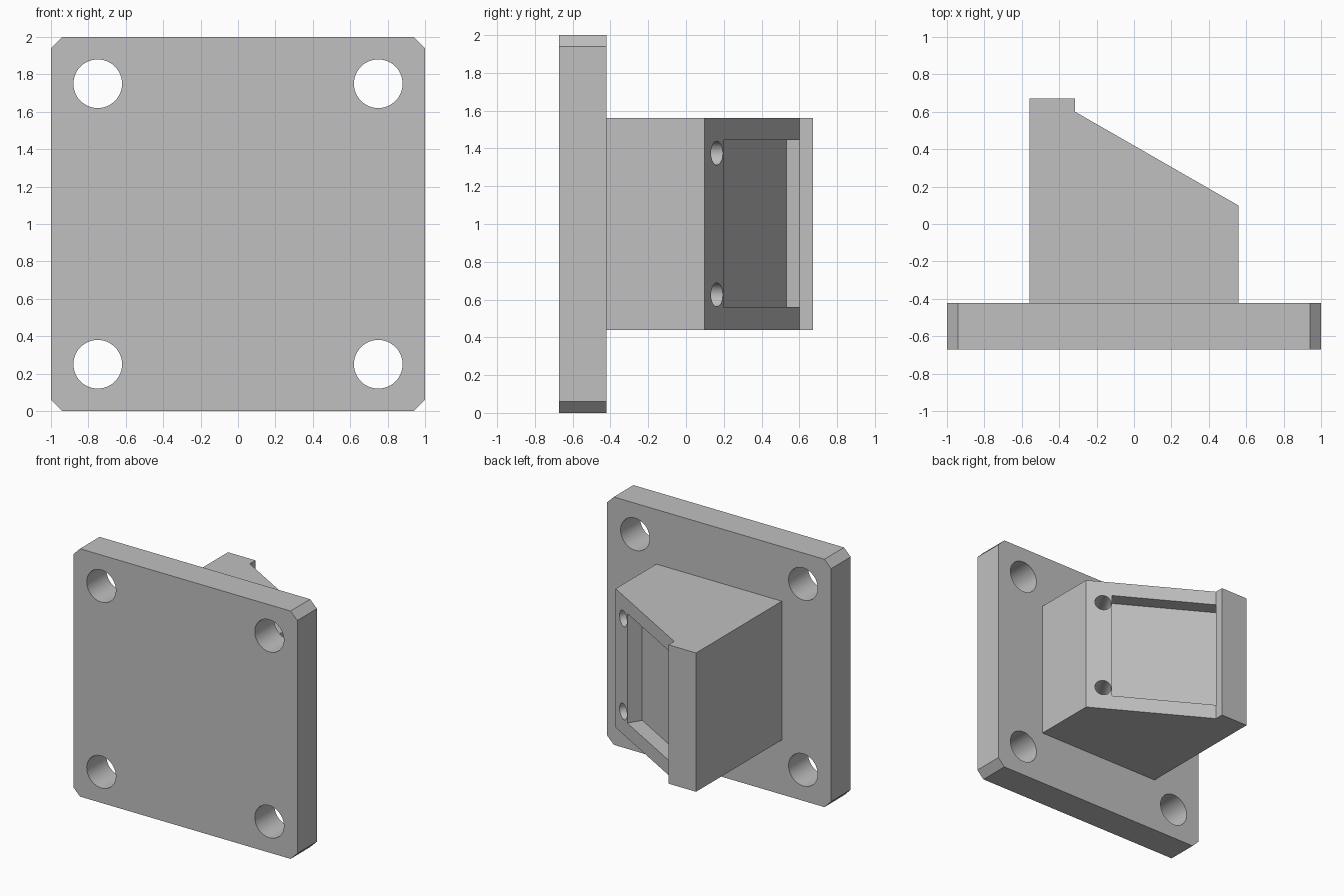
import bpy, bmesh
from mathutils import Vector, Matrix

if "Cube" in bpy.data.objects:
    bpy.data.objects.remove(bpy.data.objects["Cube"])

grey = bpy.data.materials.new("plain_grey")
grey.use_nodes = True
GREY = (0.53, 0.53, 0.53, 1)
grey.diffuse_color = GREY
grey.node_tree.nodes["Principled BSDF"].inputs["Base Color"].default_value = GREY


def finish(name, bm):
    bmesh.ops.recalc_face_normals(bm, faces=bm.faces)
    mesh = bpy.data.meshes.new(name)
    bm.to_mesh(mesh)
    bm.free()
    mesh.materials.append(grey)
    obj = bpy.data.objects.new(name, mesh)
    bpy.context.collection.objects.link(obj)
    return obj


def prism(name, points, offset):
    """Extrude a flat outline along offset."""
    bm = bmesh.new()
    face = bm.faces.new([bm.verts.new(p) for p in points])
    side = bmesh.ops.extrude_face_region(bm, geom=[face])["geom"]
    moved = [v for v in side if isinstance(v, bmesh.types.BMVert)]
    bmesh.ops.translate(bm, verts=moved, vec=offset)
    return finish(name, bm)


def rod(name, centre, axis, radius, length):
    bm = bmesh.new()
    turn = Vector(axis).to_track_quat("Z", "Y").to_matrix().to_4x4()
    bmesh.ops.create_cone(bm, cap_ends=True, segments=48, radius1=radius,
                          radius2=radius, depth=length,
                          matrix=Matrix.Translation(centre) @ turn)
    return finish(name, bm)


def cut(obj, cutters):
    bpy.context.view_layer.objects.active = obj
    for cutter in cutters:
        cutter.hide_render = True
        mod = obj.modifiers.new("cut", "BOOLEAN")
        mod.operation, mod.solver, mod.object = "DIFFERENCE", "EXACT", cutter
        bpy.ops.object.modifier_apply(modifier=mod.name)
        bpy.data.objects.remove(cutter)


# Mounting plate with clipped corners and four bolt holes
FRONT, BACK, CLIP = -0.672, -0.422, 0.06
outline = []
for sx, sz in ((1, 1), (-1, 1), (-1, -1), (1, -1)):
    pair = [(sx, FRONT, 1 + sz * (1 - CLIP)), (sx * (1 - CLIP), FRONT, 1 + sz)]
    outline += pair if sx * sz > 0 else pair[::-1]
plate = prism("mounting_plate", outline, (0, BACK - FRONT, 0))
cut(plate, [rod("bolt_hole", (x, BACK, z), (0, 1, 0), 0.13, 1)
            for x in (-0.75, 0.75) for z in (0.25, 1.75)])

# Slanted block with a raised lip along its tall side
W, LOW, HIGH = 0.56, 0.44, 1.56
lip_foot = Vector((-0.315, 0.6, 0))
slope_end = Vector((W, 0.098, 0))
profile = [(-W, BACK), (W, BACK), slope_end[:2], lip_foot[:2],
           (lip_foot.x, 0.672), (-W, 0.672)]
block = prism("slanted_block", [(x, y, LOW) for x, y in profile], (0, 0, HIGH - LOW))

# Pocket in the slope, running a little way under the lip
up = (lip_foot - slope_end).normalized()
out = Vector((up.y, -up.x, 0))


def on_slope(along, height, z):
    return lip_foot + up * along + out * height + Vector((0, 0, z))


DEPTH, UNDER, START = 0.12, 0.07, -0.806
pocket = prism("pocket", [on_slope(a, h, 0.56) for a, h in (
    (START, 0.1), (START, -DEPTH), (UNDER, -DEPTH), (UNDER, 0), (0, 0), (0, 0.1))],
    (0, 0, 0.885))

# Two screw holes square to the slope
screws = [rod("screw_hole", on_slope(-0.877, -0.1, z), out, 0.063, 0.5)
          for z in (0.625, 1.375)]
cut(block, [pocket] + screws)

for obj in (plate, block):
    bpy.ops.object.select_all(action="DESELECT")
    obj.select_set(True)
    bpy.context.view_layer.objects.active = obj
    bpy.ops.object.shade_smooth_by_angle()
